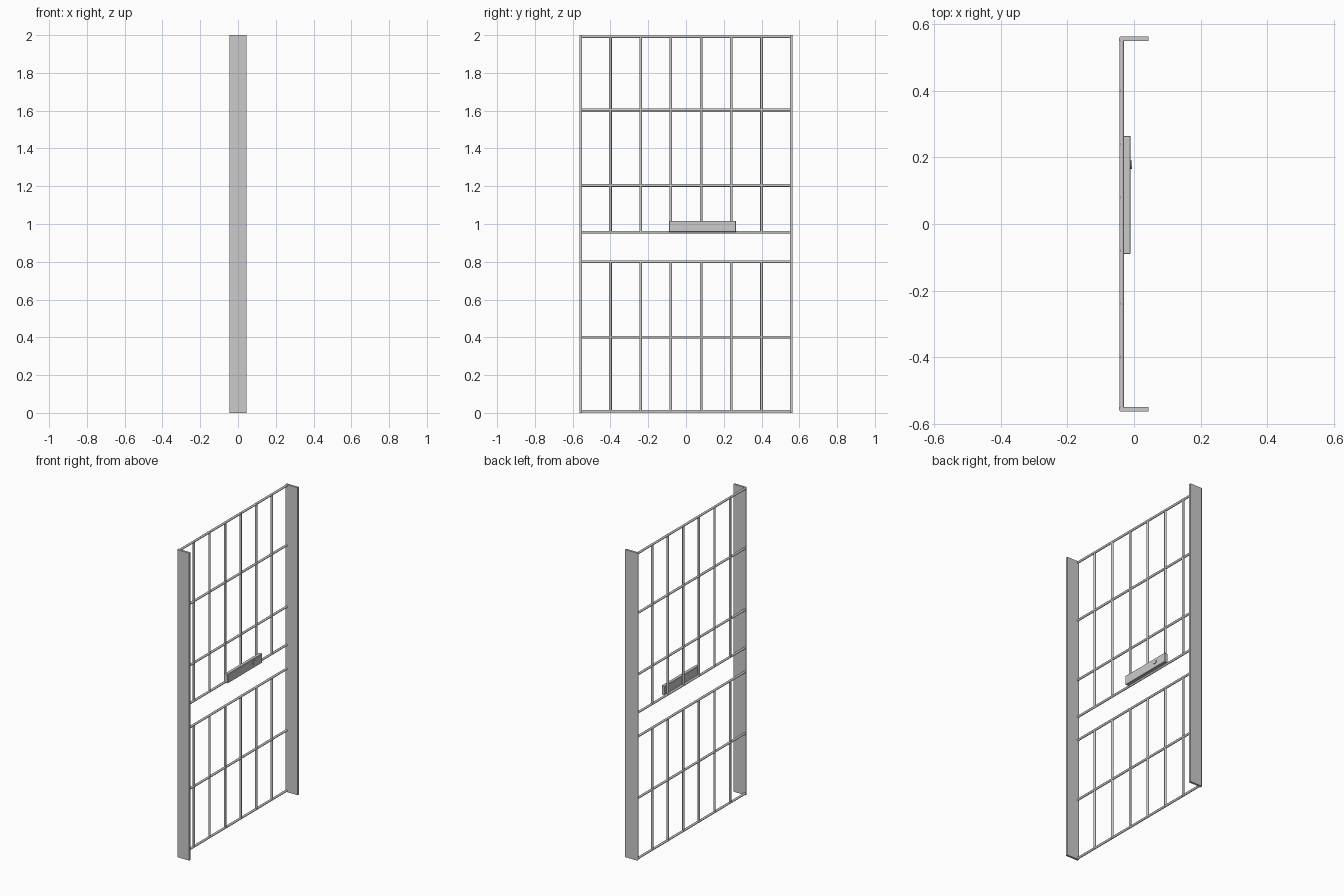
import bpy, bmesh, math

if "Cube" in bpy.data.objects:
    bpy.data.objects.remove(bpy.data.objects["Cube"])

R = 0.0072      # rod radius
ROD_X = -0.037  # plane of the grille


def rod(name, a, b, r=R, sides=16):
    """Round bar along one axis from a to b."""
    d = [b[i] - a[i] for i in range(3)]
    axis = max(range(3), key=lambda i: abs(d[i]))
    rot = [(0, math.pi / 2, 0), (math.pi / 2, 0, 0), (0, 0, 0)][axis]
    mid = [(a[i] + b[i]) / 2 for i in range(3)]
    bpy.ops.mesh.primitive_cylinder_add(vertices=sides, radius=r, depth=abs(d[axis]),
                                        location=mid, rotation=rot)
    o = bpy.context.object
    o.name = name
    bpy.ops.object.shade_smooth_by_angle()
    return o


def box(name, lo, hi, bevel=0.0):
    bpy.ops.mesh.primitive_cube_add(size=1, location=[(p + q) / 2 for p, q in zip(lo, hi)])
    o = bpy.context.object
    o.name = name
    o.scale = [q - p for p, q in zip(lo, hi)]
    bpy.ops.object.transform_apply(location=False, rotation=False, scale=True)
    if bevel:
        m = o.modifiers.new("edge", 'BEVEL')
        m.width, m.segments = bevel, 1
    return o


def post(name, s):
    """Flat side plate with a rounded outer corner."""
    r = 0.007
    pts = [(0.044, 0.550), (0.044, 0.564), (-0.045 + r, 0.564)]
    pts += [(-0.045 + r - r * math.sin(t), 0.564 - r + r * math.cos(t))
            for t in (math.pi / 6, math.pi / 3, math.pi / 2)]
    pts += [(-0.045, 0.550)]
    bm = bmesh.new()
    f = bm.faces.new([bm.verts.new((x, s * y, 0)) for x, y in pts])
    ext = bmesh.ops.extrude_face_region(bm, geom=[f])
    top = [v for v in ext["geom"] if isinstance(v, bmesh.types.BMVert)]
    bmesh.ops.translate(bm, vec=(0, 0, 2), verts=top)
    bmesh.ops.recalc_face_normals(bm, faces=bm.faces)
    me = bpy.data.meshes.new(name)
    bm.to_mesh(me)
    bm.free()
    bpy.context.collection.objects.link(bpy.data.objects.new(name, me))


# Side posts
post("right_post", 1)
post("left_post", -1)

# Horizontal bars
for i, z in enumerate((0.008, 0.4, 0.8, 0.956, 1.204, 1.604, 1.992)):
    rod(f"cross_bar_{i}", (ROD_X, -0.555, z), (ROD_X, 0.555, z))

# Vertical bars below and above the food slot
for i in range(6):
    y = -0.4 + 0.16 * i
    rod(f"lower_bar_{i}", (ROD_X, y, 0.004), (ROD_X, y, 0.8))
    rod(f"upper_bar_{i}", (ROD_X, y, 0.956), (ROD_X, y, 1.996))

# Lock housing with its round keyhole plate
box("lock_box", (-0.032, -0.09, 0.957), (-0.010, 0.265, 1.017), 0.002)
rod("lock_plate", (-0.026, 0.178, 0.993), (-0.006, 0.178, 0.993), 0.013, 20)
